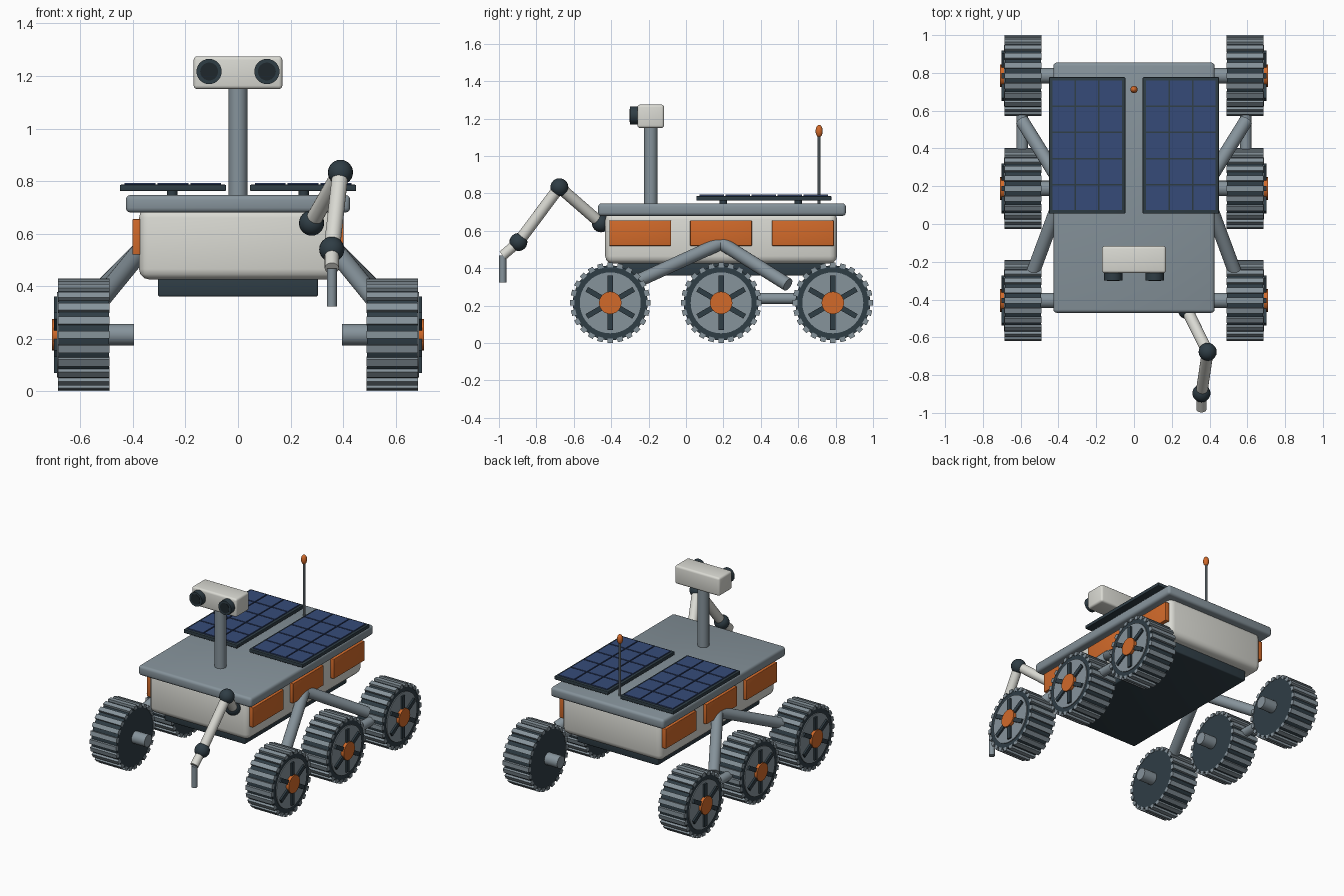
import bpy, bmesh, math
from mathutils import Matrix, Vector

cube = bpy.data.objects.get("Cube")
if cube:
    bpy.data.objects.remove(cube, do_unlink=True)


def material(name, hex_code):
    def linear(c):
        return c / 12.92 if c <= 0.04045 else ((c + 0.055) / 1.055) ** 2.4
    rgba = [linear(int(hex_code[i:i + 2], 16) / 255) for i in (0, 2, 4)] + [1]
    m = bpy.data.materials.new(name)
    m.use_nodes = True
    m.diffuse_color = rgba
    m.node_tree.nodes["Principled BSDF"].inputs["Base Color"].default_value = rgba
    return m


STEEL = material("steel grey", "86939B")
CREAM = material("cream white", "DADAD3")
DARK = material("dark slate", "2F3D45")
ORANGE = material("orange", "D26A2A")
BLUE = material("solar blue", "364B79")
LENS = material("lens black", "1E272C")


def finish(name, bm, mat):
    mesh = bpy.data.meshes.new(name)
    bmesh.ops.recalc_face_normals(bm, faces=bm.faces[:])
    bm.to_mesh(mesh)
    bm.free()
    mesh.materials.append(mat)
    for p in mesh.polygons:
        p.use_smooth = True
    mesh.set_sharp_from_angle(angle=math.radians(35))
    ob = bpy.data.objects.new(name, mesh)
    bpy.context.collection.objects.link(ob)
    return ob


def add_box(bm, lo, hi, matrix=Matrix()):
    lo, hi = Vector(lo), Vector(hi)
    place = Matrix.Translation((lo + hi) / 2) @ Matrix.Diagonal((*(hi - lo), 1))
    bmesh.ops.create_cube(bm, size=1, matrix=matrix @ place)


def box(name, lo, hi, mat, bevel=0):
    bm = bmesh.new()
    add_box(bm, lo, hi)
    if bevel:
        bmesh.ops.bevel(bm, geom=bm.edges[:], offset=bevel, segments=3,
                        profile=0.5, affect='EDGES')
    return finish(name, bm, mat)


def rod(name, a, b, r, mat, sides=20):
    a, b = Vector(a), Vector(b)
    turn = (b - a).to_track_quat('Z', 'Y').to_matrix().to_4x4()
    bm = bmesh.new()
    bmesh.ops.create_cone(bm, cap_ends=True, segments=sides, radius1=r, radius2=r,
                          depth=(b - a).length,
                          matrix=Matrix.Translation((a + b) / 2) @ turn)
    return finish(name, bm, mat)


def ball(name, centre, r, mat, stretch=1):
    bm = bmesh.new()
    bmesh.ops.create_uvsphere(bm, u_segments=20, v_segments=12, radius=r,
                              matrix=Matrix.Translation(centre) @ Matrix.Diagonal((1, 1, stretch, 1)))
    return finish(name, bm, mat)


# Chassis
box("body", (-0.377, -0.432, 0.425), (0.377, 0.808, 0.70), CREAM, 0.04)
box("deck", (-0.427, -0.47, 0.68), (0.427, 0.855, 0.747), STEEL, 0.018)
box("belly_pan", (-0.305, -0.36, 0.36), (0.305, 0.74, 0.44), DARK, 0.008)

# Camera mast and head
rod("mast", (0, -0.188, 0.74), (0, -0.188, 1.16), 0.036, STEEL)
box("camera_head", (-0.169, -0.26, 1.15), (0.169, -0.117, 1.275), CREAM, 0.014)

# Antenna
rod("antenna", (0, 0.712, 0.74), (0, 0.712, 1.12), 0.008, STEEL, 10)
ball("antenna_tip", (0, 0.712, 1.133), 0.019, ORANGE, 1.75)

# Robot arm
shoulder, elbow = (0.28, -0.455, 0.64), (0.39, -0.677, 0.833)
wrist, hand = (0.357, -0.896, 0.54), (0.357, -0.98, 0.468)
rod("upper_arm", shoulder, elbow, 0.031, CREAM)
rod("forearm", elbow, wrist, 0.031, CREAM)
rod("hand", wrist, hand, 0.027, CREAM)
rod("gripper", hand, (0.357, -0.98, 0.323), 0.019, STEEL)
for name, spot in (("shoulder", shoulder), ("elbow", elbow), ("wrist", wrist)):
    ball(name + "_joint", spot, 0.048, DARK)


def wheel(label, side, y):
    """Cleated wheel with its spoked face pointing away from the body."""
    z = 0.215
    def disc(part, x0, x1, r, mat, sides=40):
        rod(f"{label}_{part}", (side * x0, y, z), (side * x1, y, z), r, mat, sides)
    disc("tyre", 0.492, 0.683, 0.2, DARK)
    disc("rim", 0.6, 0.689, 0.163, STEEL)
    disc("hub", 0.6, 0.709, 0.06, ORANGE, 24)
    disc("axle", 0.395, 0.5, 0.041, STEEL, 20)
    centre = Matrix.Translation((side * 0.5875, y, z))
    treads, spokes = bmesh.new(), bmesh.new()
    for i in range(24):
        add_box(treads, (-0.0985, -0.015, 0.19), (0.0985, 0.015, 0.2145),
                centre @ Matrix.Rotation(math.tau * i / 24, 4, 'X'))
    for i in range(6):
        add_box(spokes, (-0.0, -0.014, 0.04), (0.113, 0.014, 0.145),
                centre @ Matrix.Diagonal((side, 1, 1, 1)) @ Matrix.Rotation(math.tau * i / 6, 4, 'X'))
    finish(f"{label}_treads", treads, STEEL)
    finish(f"{label}_spokes", spokes, DARK)


for side, word in ((1, "left"), (-1, "right")):
    # Wheels and suspension
    for place, y in (("front", -0.405), ("middle", 0.188), ("rear", 0.785)):
        wheel(f"{word}_{place}_wheel", side, y)
    pivot = (side * 0.37, 0.188, 0.535)
    rod(f"{word}_front_strut", pivot, (side * 0.59, -0.405, 0.265), 0.036, STEEL)
    rod(f"{word}_rear_strut", pivot, (side * 0.592, 0.545, 0.312), 0.036, STEEL)
    rod(f"{word}_bogie", (side * 0.592, 0.188, 0.238), (side * 0.592, 0.785, 0.238), 0.03, STEEL)

    # Side access panels
    for i, y in enumerate((-0.41, 0.022, 0.46)):
        x0, x1 = sorted((side * 0.37, side * 0.402))
        box(f"{word}_side_panel_{i + 1}", (x0, y, 0.52), (x1, y + 0.33, 0.655), ORANGE, 0.003)

    # Camera eyes
    x = side * 0.11
    rod(f"{word}_eye", (x, -0.25, 1.217), (x, -0.3, 1.217), 0.048, DARK, 28)
    rod(f"{word}_lens", (x, -0.29, 1.217), (x, -0.302, 1.217), 0.034, LENS, 28)

    # Solar panel: frame, mounts and a grid of cells
    x0, x1 = sorted((side * 0.046, side * 0.45))
    box(f"{word}_solar_frame", (x0, 0.055, 0.762), (x1, 0.777, 0.786), DARK, 0.004)
    for y in (0.2, 0.6):
        rod(f"{word}_solar_mount", (side * 0.25, y, 0.74), (side * 0.25, y, 0.77), 0.02, DARK, 12)
    cells = bmesh.new()
    nx, ny, edge, gap = 3, 5, 0.014, 0.004
    dx, dy = (x1 - x0 - 2 * edge) / nx, (0.722 - 2 * edge) / ny
    for i in range(nx):
        for j in range(ny):
            cx, cy = x0 + edge + i * dx, 0.055 + edge + j * dy
            add_box(cells, (cx + gap, cy + gap, 0.78), (cx + dx - gap, cy + dy - gap, 0.793))
    finish(f"{word}_solar_cells", cells, BLUE)
